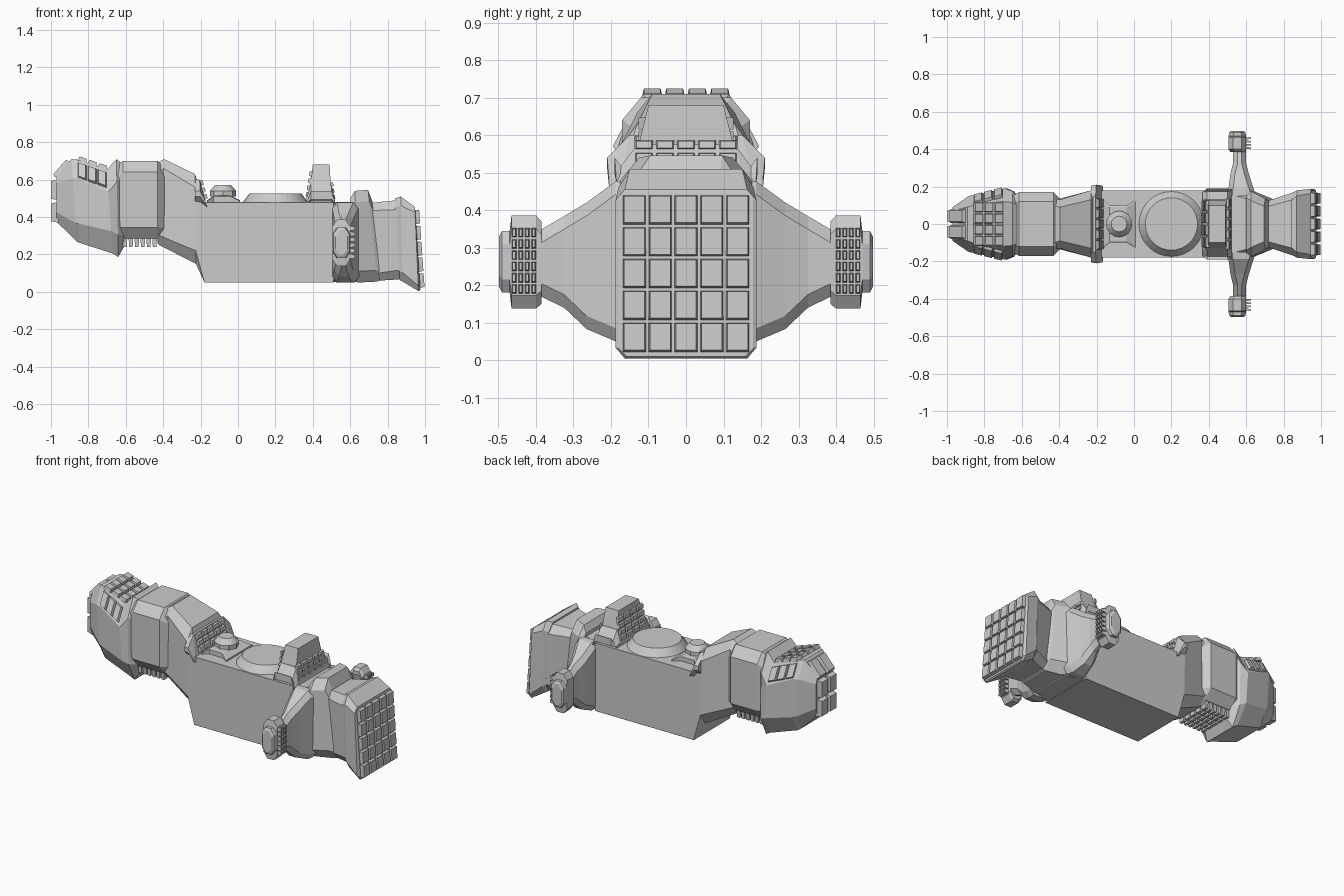
import bpy, bmesh
from mathutils import Vector as V


def finish(name, bm):
    bmesh.ops.recalc_face_normals(bm, faces=bm.faces)
    me = bpy.data.meshes.new(name)
    bm.to_mesh(me)
    bm.free()
    ob = bpy.data.objects.new(name, me)
    bpy.context.collection.objects.link(ob)
    return ob


def skin(name, rings):
    """Join equal-length rings of points into a capped solid."""
    bm = bmesh.new()
    rows = [[bm.verts.new(p) for p in r] for r in rings]
    n = len(rows[0])
    for a, b in zip(rows, rows[1:]):
        for i in range(n):
            j = (i + 1) % n
            bm.faces.new((a[i], a[j], b[j], b[i]))
    bm.faces.new(rows[0])
    bm.faces.new(rows[-1])
    return finish(name, bm)


def hull(name, sections):
    """Octagonal loft along x: (x top, z top, x bottom, z bottom, half width, y chamfer, z chamfer)."""
    rings = []
    for xt, zt, xb, zb, w, cy, cz in sections:
        f = cz / (zt - zb)
        half = [(w - cy, 0), (w, f), (w, 1 - f), (w - cy, 1)]
        pts = half + [(-y, t) for y, t in reversed(half)]
        rings.append([(xb + (xt - xb) * t, y, zb + (zt - zb) * t) for y, t in pts])
    return skin(name, rings)


def grille(name, o, u, v, nu, nv, h, gap=0.012):
    """Grid of tapered blocks on the parallelogram o, u, v; raised along u x v."""
    o, u, v = V(o), V(u), V(v)
    n = u.cross(v).normalized() * h
    gu, gv = gap / u.length / 2, gap / v.length / 2
    bm = bmesh.new()
    for i in range(nu):
        for j in range(nv):
            rows = []
            for k, lift in ((0.5, -0.3), (1.3, 1)):
                a, b = i / nu + gu * k, (i + 1) / nu - gu * k
                c, d = j / nv + gv * k, (j + 1) / nv - gv * k
                rows.append([bm.verts.new(o + u * s + v * t + n * lift)
                             for s, t in ((a, c), (b, c), (b, d), (a, d))])
            lo, hi = rows
            bm.faces.new(lo)
            bm.faces.new(hi)
            for q in range(4):
                r = (q + 1) % 4
                bm.faces.new((lo[q], lo[r], hi[r], hi[q]))
    return finish(name, bm)


def disc(name, x, r1, r2, z1, z2, sides=32):
    bm = bmesh.new()
    bmesh.ops.create_cone(bm, cap_ends=True, segments=sides, radius1=r1, radius2=r2, depth=z2 - z1)
    bmesh.ops.translate(bm, verts=bm.verts, vec=(x, 0, (z1 + z2) / 2))
    return finish(name, bm)


# Central cargo hull
hull("main_hull", [(-0.18, 0.48, -0.18, 0.05, 0.18, 0.001, 0.001),
                   (0.51, 0.48, 0.51, 0.05, 0.18, 0.001, 0.001)])

# Neck, forward compartment and head
hull("neck", [(-0.43, 0.69, -0.43, 0.26, 0.14, 0.04, 0.05),
              (-0.395, 0.71, -0.42, 0.25, 0.13, 0.04, 0.05),
              (-0.23, 0.63, -0.225, 0.15, 0.18, 0.05, 0.07),
              (-0.17, 0.47, -0.18, 0.052, 0.18, 0.002, 0.002)])
hull("forward_compartment", [(-0.69, 0.64, -0.69, 0.30, 0.13, 0.04, 0.05),
                             (-0.615, 0.70, -0.615, 0.285, 0.17, 0.05, 0.06),
                             (-0.43, 0.70, -0.43, 0.285, 0.17, 0.05, 0.06),
                             (-0.39, 0.66, -0.39, 0.29, 0.13, 0.04, 0.05)])
hull("head", [(-0.97, 0.63, -0.97, 0.375, 0.09, 0.02, 0.05),
              (-0.89, 0.71, -0.86, 0.268, 0.15, 0.06, 0.10),
              (-0.85, 0.705, -0.855, 0.265, 0.155, 0.05, 0.10),
              (-0.70, 0.655, -0.67, 0.205, 0.19, 0.07, 0.12),
              (-0.65, 0.71, -0.64, 0.187, 0.175, 0.06, 0.12),
              (-0.61, 0.68, -0.61, 0.24, 0.135, 0.04, 0.06)])
grille("nose_blocks", (-0.97, 0.085, 0.365), (0, -0.17, 0), (0, 0, 0.24), 2, 2, 0.03, 0.02)
grille("nose_upper_blocks", (-0.985, 0.085, 0.61), (0, -0.17, 0), (0.085, 0, 0.095), 2, 1, 0.015, 0.02)
grille("head_top_grille", (-0.86, -0.12, 0.71), (0.16, 0, -0.055), (0, 0.24, 0), 3, 4, 0.018)
for s in (-1, 1):
    grille("head_side_grille", (-0.86, s * 0.15, 0.61), (0.16, s * 0.04, -0.055),
           (0, -s * 0.045, 0.085), 3, 1, 0.012 * -s)

# Slatted collar where the neck meets the hull
hull("collar", [(-0.23, 0.60, -0.23, 0.45, 0.205, 0.06, 0.06),
                (-0.205, 0.60, -0.20, 0.45, 0.21, 0.06, 0.06),
                (-0.175, 0.49, -0.165, 0.45, 0.205, 0.03, 0.01)])
grille("collar_grille", (-0.172, -0.14, 0.49), (0, 0.28, 0), (-0.03, 0, 0.11), 5, 3, 0.012)
grille("belly_grille", (-0.62, -0.12, 0.287), (0, 0.24, 0), (0.19, 0, 0), 5, 6, 0.048, 0.01)

# Deck hatch and turret ring
hull("hatch_base", [(-0.165, 0.49, -0.165, 0.475, 0.13, 0.01, 0.005),
                    (-0.13, 0.515, -0.13, 0.475, 0.10, 0.01, 0.005),
                    (-0.04, 0.515, -0.04, 0.475, 0.10, 0.01, 0.005),
                    (0.01, 0.49, 0.01, 0.475, 0.13, 0.01, 0.005)])
disc("hatch_drum", -0.08, 0.07, 0.07, 0.51, 0.54, 8)
disc("hatch_cap", -0.08, 0.07, 0.042, 0.54, 0.572, 16)
disc("turret_ring", 0.20, 0.175, 0.14, 0.478, 0.525)

# Dorsal fin with slats
hull("dorsal_fin_base", [(0.365, 0.50, 0.365, 0.46, 0.17, 0.03, 0.01),
                         (0.39, 0.575, 0.39, 0.46, 0.19, 0.06, 0.08),
                         (0.50, 0.575, 0.50, 0.46, 0.19, 0.06, 0.08),
                         (0.52, 0.48, 0.53, 0.44, 0.185, 0.03, 0.01)])
skin("dorsal_fin", [[(a, -w, z), (b, -w, z), (b, w, z), (a, w, z)]
                    for a, b, w, z in ((0.37, 0.51, 0.15, 0.48), (0.385, 0.495, 0.125, 0.58),
                                       (0.40, 0.49, 0.10, 0.68))])
grille("dorsal_front_grille", (0.372, 0.13, 0.50), (0, -0.26, 0), (0.025, 0, 0.15), 4, 4, 0.012)
grille("dorsal_rear_grille", (0.51, -0.14, 0.49), (0, 0.28, 0), (-0.015, 0, 0.10), 5, 3, 0.012)

# Side wings with grilled tip pods
WING = [(0.15, 0.50, 0.65, 0.05, 0.48), (0.187, 0.505, 0.64, 0.05, 0.477),
        (0.265, 0.515, 0.615, 0.083, 0.42), (0.325, 0.53, 0.60, 0.14, 0.384),
        (0.40, 0.53, 0.60, 0.176, 0.34)]
POD = [(0.385, 0.515, 0.60, 0.15, 0.37), (0.40, 0.505, 0.60, 0.138, 0.386),
       (0.465, 0.505, 0.60, 0.138, 0.386), (0.47, 0.505, 0.60, 0.18, 0.345),
       (0.49, 0.51, 0.595, 0.18, 0.345), (0.498, 0.52, 0.585, 0.195, 0.33)]


def wing_ring(s, y, a, b, lo, hi):
    m, c = (a + b) / 2, 0.035
    return [(a, s * y, lo + c), (a + c * 0.7, s * y, lo), (b - c * 0.7, s * y, lo), (b, s * y, lo + c),
            (b, s * y, hi - c), (b - c * 0.7, s * y, hi), (a + c * 0.7, s * y, hi), (a, s * y, hi - c)]


for s, side in ((-1, "right"), (1, "left")):
    skin(side + "_wing", [wing_ring(s, *r) for r in WING])
    skin(side + "_wing_pod", [wing_ring(s, *r) for r in POD])
    grille(side + "_pod_grille", (0.60, s * 0.432 - 0.035, 0.175), (0, 0.07, 0), (0, 0, 0.18), 4, 6, 0.025, 0.008)

# Rear engine housing
hull("engine_neck", [(0.49, 0.47, 0.49, 0.052, 0.175, 0.01, 0.01),
                     (0.62, 0.48, 0.62, 0.052, 0.17, 0.04, 0.04)])
hull("engine_front", [(0.60, 0.50, 0.625, 0.055, 0.18, 0.04, 0.06),
                      (0.625, 0.54, 0.645, 0.05, 0.175, 0.05, 0.06),
                      (0.695, 0.546, 0.745, 0.055, 0.135, 0.04, 0.06),
                      (0.72, 0.48, 0.77, 0.065, 0.12, 0.03, 0.05)])
hull("engine_waist", [(0.70, 0.475, 0.75, 0.06, 0.12, 0.03, 0.04),
                      (0.85, 0.49, 0.88, 0.068, 0.17, 0.04, 0.05)])
hull("engine_block", [(0.84, 0.50, 0.865, 0.062, 0.165, 0.04, 0.05),
                      (0.87, 0.51, 0.88, 0.055, 0.18, 0.03, 0.05),
                      (0.945, 0.455, 0.965, 0.004, 0.188, 0.025, 0.03),
                      (0.947, 0.445, 0.975, 0.01, 0.178, 0.02, 0.02)])
grille("exhaust_grille", (0.974, -0.172, 0.018), (0, 0.344, 0), (-0.03, 0, 0.425), 5, 5, 0.024, 0.011)
